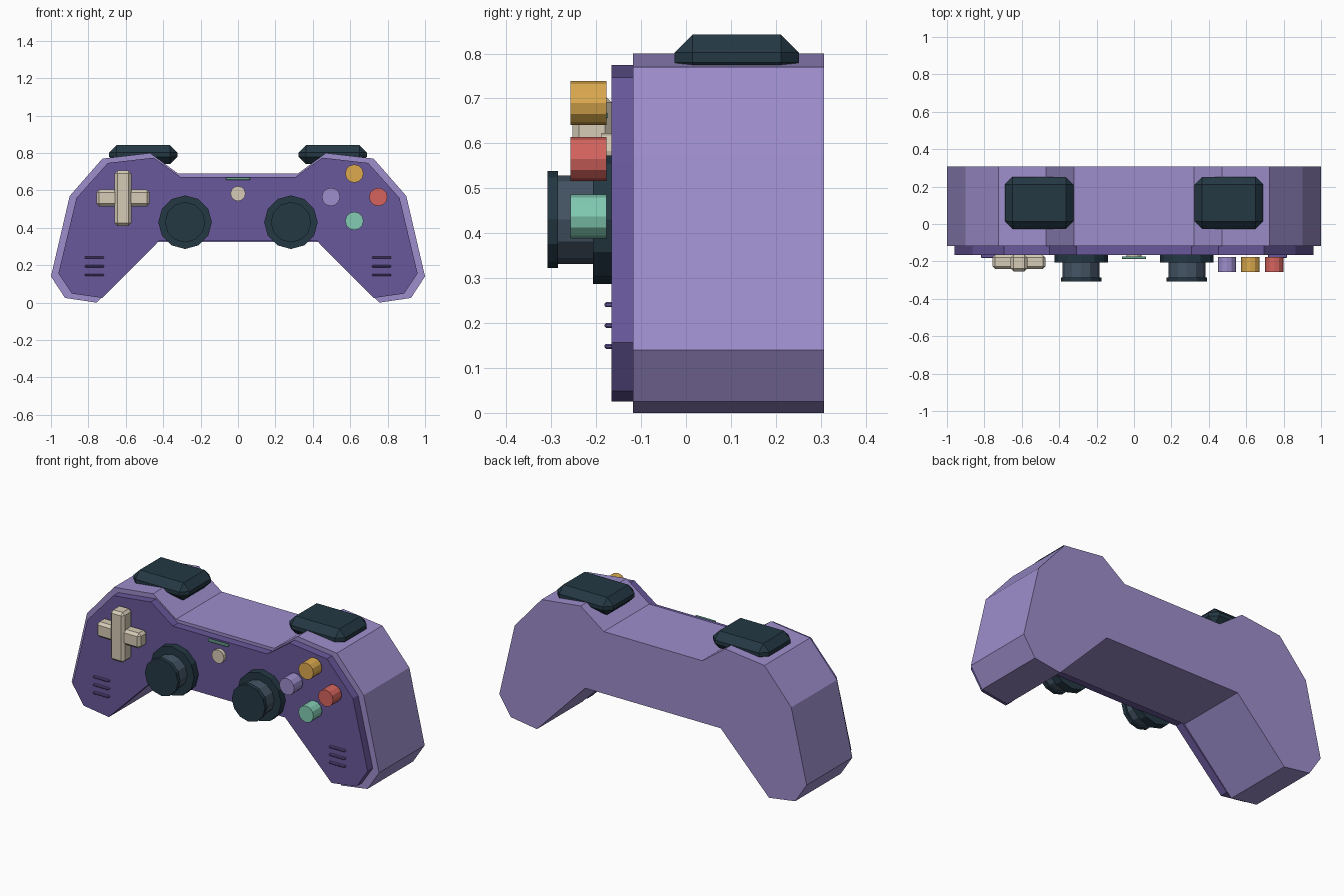
import bpy, bmesh, math
from mathutils import Matrix

default = bpy.data.objects.get("Cube")
if default:
    bpy.data.objects.remove(default, do_unlink=True)


def material(name, r, g, b):
    """Flat material from 0-255 display values."""
    lin = [((c / 255 + 0.055) / 1.055) ** 2.4 for c in (r, g, b)] + [1.0]
    m = bpy.data.materials.new(name)
    m.use_nodes = True
    m.diffuse_color = lin
    m.node_tree.nodes["Principled BSDF"].inputs["Base Color"].default_value = lin
    return m


LILAC = material("lilac", 157, 142, 204)
VIOLET = material("deep violet", 104, 88, 155)
DARK = material("dark teal", 36, 56, 68)
SLATE = material("slate", 68, 84, 100)
BEIGE = material("beige", 214, 203, 182)
YELLOW = material("yellow", 220, 170, 78)
RED = material("red", 214, 100, 94)
GREEN = material("mint green", 130, 204, 180)


def finish(name, bm, mat):
    bmesh.ops.recalc_face_normals(bm, faces=bm.faces)
    mesh = bpy.data.meshes.new(name)
    bm.to_mesh(mesh)
    bm.free()
    mesh.materials.append(mat)
    ob = bpy.data.objects.new(name, mesh)
    bpy.context.collection.objects.link(ob)
    return ob


def slab(name, outline, y0, y1, mat):
    """Extrude an x-z outline from y0 to y1."""
    bm = bmesh.new()
    face = bm.faces.new([bm.verts.new((x, y0, z)) for x, z in outline])
    ext = bmesh.ops.extrude_face_region(bm, geom=[face])["geom"]
    verts = [v for v in ext if isinstance(v, bmesh.types.BMVert)]
    bmesh.ops.translate(bm, verts=verts, vec=(0, y1 - y0, 0))
    return finish(name, bm, mat)


def box(name, center, size, mat, bevel=0.0):
    bm = bmesh.new()
    bmesh.ops.create_cube(bm, size=1, matrix=Matrix.Translation(center) @ Matrix.Diagonal((*size, 1)))
    if bevel:
        bmesh.ops.bevel(bm, geom=bm.edges[:], offset=bevel, segments=1, affect='EDGES')
    return finish(name, bm, mat)


def disc(name, x, z, radius, y0, y1, mat, sides=12):
    """Cylinder whose axis points to the front."""
    bm = bmesh.new()
    place = Matrix.Translation((x, (y0 + y1) / 2, z)) @ Matrix.Rotation(math.pi / 2, 4, 'X')
    bmesh.ops.create_cone(bm, cap_ends=True, segments=sides, radius1=radius,
                          radius2=radius, depth=abs(y1 - y0), matrix=place)
    return finish(name, bm, mat)


# Shell and face plate share one mirrored outline
half = [(0.32, 0.69), (0.47, 0.80), (0.725, 0.77), (0.90, 0.57), (1.0, 0.14),
        (0.925, 0.025), (0.755, 0.0), (0.44, 0.325)]
outline = half + [(-x, z) for x, z in reversed(half)]
plate = [(x * 0.96, 0.4 + (z - 0.4) * 0.9375) for x, z in outline]
slab("shell", outline, -0.118, 0.307, LILAC)
slab("face_plate", plate, -0.166, -0.118, VIOLET)

# Paired parts: shoulder buttons, thumbsticks, grip ridges
for side, s in (("left", 1), ("right", -1)):
    box(f"{side}_shoulder_button", (s * 0.507, 0.113, 0.791), (0.365, 0.277, 0.102), DARK, 0.04)
    disc(f"{side}_stick_base", s * 0.283, 0.43, 0.143, -0.207, -0.16, DARK)
    disc(f"{side}_stick_neck", s * 0.283, 0.43, 0.098, -0.285, -0.207, SLATE)
    disc(f"{side}_stick_cap", s * 0.283, 0.43, 0.108, -0.308, -0.285, DARK)
    for i in range(3):
        box(f"{side}_grip_ridge_{i + 1}", (s * 0.768, -0.171, 0.148 + i * 0.0465),
            (0.102, 0.02, 0.011), VIOLET, 0.003)

# Direction pad
box("pad_horizontal", (-0.615, -0.203, 0.56), (0.285, 0.076, 0.09), BEIGE, 0.015)
box("pad_vertical", (-0.615, -0.209, 0.558), (0.09, 0.088, 0.295), BEIGE, 0.015)

# Action buttons
for name, x, z, mat in (("top_button", 0.622, 0.69, YELLOW), ("outer_button", 0.75, 0.565, RED),
                        ("bottom_button", 0.622, 0.437, GREEN), ("inner_button", 0.497, 0.565, LILAC)):
    disc(name, x, z, 0.049, -0.257, -0.177, mat)

# Centre button and status light
disc("centre_button", 0, 0.583, 0.04, -0.188, -0.165, BEIGE)
box("status_light", (0, -0.181, 0.662), (0.13, 0.014, 0.014), GREEN, 0.003)
